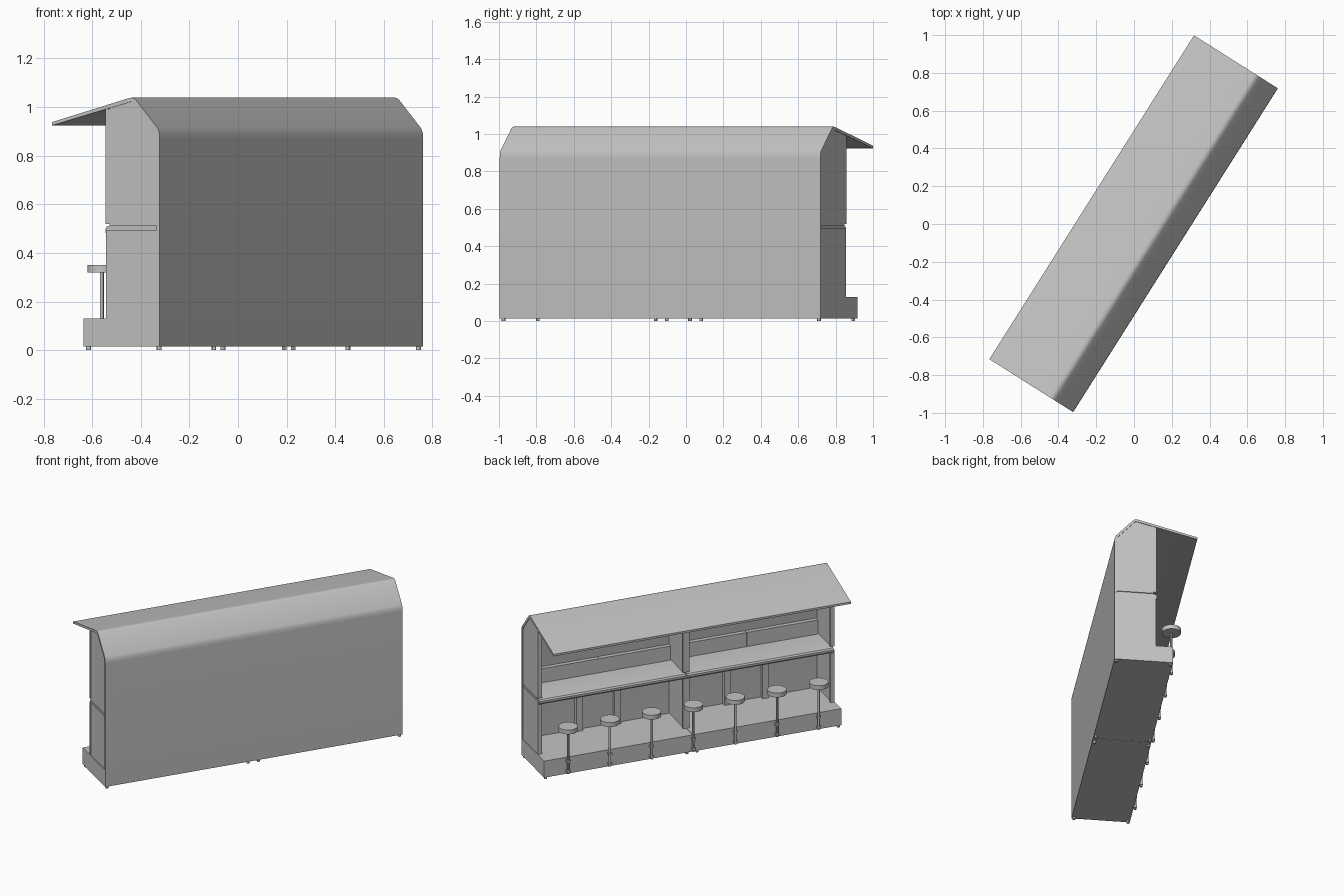
import bpy, bmesh, math
from mathutils import Matrix, Vector

if "Cube" in bpy.data.objects:
    bpy.data.objects.remove(bpy.data.objects["Cube"])

# Local frame: x along the bar, y towards the stools, then turned on plan
TURN = Matrix.Rotation(math.radians(57.7), 4, 'Z')
L = 1.014

grey = bpy.data.materials.new("light grey")
grey.diffuse_color = (0.55, 0.55, 0.55, 1)
grey.use_nodes = True
grey.node_tree.nodes["Principled BSDF"].inputs["Base Color"].default_value = grey.diffuse_color


def finish(name, bm, smooth=False):
    bmesh.ops.recalc_face_normals(bm, faces=bm.faces)
    bm.transform(TURN)
    me = bpy.data.meshes.new(name)
    bm.to_mesh(me)
    bm.free()
    me.materials.append(grey)
    ob = bpy.data.objects.new(name, me)
    bpy.context.collection.objects.link(ob)
    if smooth:
        bpy.ops.object.select_all(action='DESELECT')
        bpy.context.view_layer.objects.active = ob
        ob.select_set(True)
        bpy.ops.object.shade_smooth_by_angle(angle=math.radians(30))
    return ob


def box(name, x0, x1, y0, y1, z0, z1):
    bm = bmesh.new()
    m = Matrix.LocRotScale(Vector(((x0 + x1) / 2, (y0 + y1) / 2, (z0 + z1) / 2)), None,
                           Vector((x1 - x0, y1 - y0, z1 - z0)))
    bmesh.ops.create_cube(bm, size=1, matrix=m)
    return finish(name, bm)


def sweep(name, profile, x0, x1, smooth=False):
    """Closed (y, z) profile extruded along the bar."""
    bm = bmesh.new()
    f = bm.faces.new([bm.verts.new((x0, y, z)) for y, z in profile])
    r = bmesh.ops.extrude_face_region(bm, geom=[f])
    bmesh.ops.translate(bm, vec=(x1 - x0, 0, 0),
                        verts=[v for v in r['geom'] if isinstance(v, bmesh.types.BMVert)])
    return finish(name, bm, smooth)


def cylinder(name, x, y, r, z0, z1, n=24):
    bm = bmesh.new()
    bmesh.ops.create_cone(bm, cap_ends=True, segments=n, radius1=r, radius2=r, depth=z1 - z0,
                          matrix=Matrix.Translation((x, y, (z0 + z1) / 2)))
    return finish(name, bm, True)


# Back wall, rounded shoulder, ridge and canopy as one bent sheet
outer = [(-0.26, 0.015), (-0.26, 0.87), (-0.2585, 0.893), (-0.251, 0.912), (-0.145, 1.028),
         (-0.135, 1.036), (-0.123, 1.039), (-0.11, 1.037), (0.265, 0.938)]
inner = [(0.265, 0.924), (-0.118, 1.022), (-0.128, 1.022), (-0.238, 0.904), (-0.245, 0.87), (-0.245, 0.015)]
sweep("back_wall_and_roof", outer + inner, -L, L, True)

# Upper end and middle walls follow the underside of the roof
upper = [(-0.25, 0.512), (-0.25, 0.9), (-0.13, 1.028), (-0.115, 1.028), (-0.012, 1.0), (-0.012, 0.512)]
for side, x0, x1 in (("left", -L + 0.004, -L + 0.019), ("right", L - 0.019, L - 0.004),
                     ("middle", -0.012, 0.012)):
    sweep(side + "_upper_wall", upper, x0, x1)
    box(side + "_lower_wall", x0, x1, -0.25, -0.012, 0.12, 0.495)

# Front posts, split at the counter
for side, x0, x1 in (("left", -L + 0.003, -L + 0.03), ("right", L - 0.03, L - 0.003),
                     ("middle", -0.022, 0.022)):
    box(side + "_lower_post", x0, x1, -0.014, 0.004, 0.125, 0.495)
    box(side + "_upper_post", x0, x1, -0.014, 0.006, 0.52, 0.992)

counter = [(-0.25, 0.512), (-0.01, 0.512), (0.004, 0.508), (0.011, 0.498), (0.011, 0.485),
           (0.004, 0.475), (-0.01, 0.471), (-0.25, 0.471)]
for k, side in ((-1, "left"), (1, "right")):
    a, b = sorted((k * 0.004, k * (L - 0.01)))
    # Base plinth, counter, rear upstand and header rail for each module
    box(side + "_base", *sorted((k * 0.002, k * L)), -0.258, 0.11, 0.015, 0.13)
    sweep(side + "_counter", counter, a, b, True)
    box(side + "_header_rail", a, b, -0.014, 0.0, 0.965, 0.99)
    for i in range(2):
        x0, x1 = sorted((k * (0.015 + 0.49 * i), k * (0.502 + 0.49 * i)))
        box(f"{side}_rear_panel_{i}", x0, x1, -0.25, -0.215, 0.51, 0.61)
    # Uprights against the back wall below the counter
    for x in (0.375, 0.635):
        box(side + "_upright", k * x - 0.022, k * x + 0.022, -0.25, -0.215, 0.125, 0.475)
    # Feet
    for x in (0.035, 0.998):
        for y in (-0.247, 0.096):
            cylinder(side + "_foot", k * x, y, 0.01, 0, 0.018, 12)

# Seven stools clamped to the front of the base
for i in range(-3, 4):
    x, y = i * 0.285, 0.122
    cylinder("stool_seat", x, y, 0.06, 0.32, 0.35, 32)
    cylinder("stool_pole", x, y, 0.008, 0.02, 0.322, 12)
    for z in (0.03, 0.1):
        box("stool_bracket", x - 0.012, x + 0.012, 0.105, y + 0.01, z, z + 0.014)
